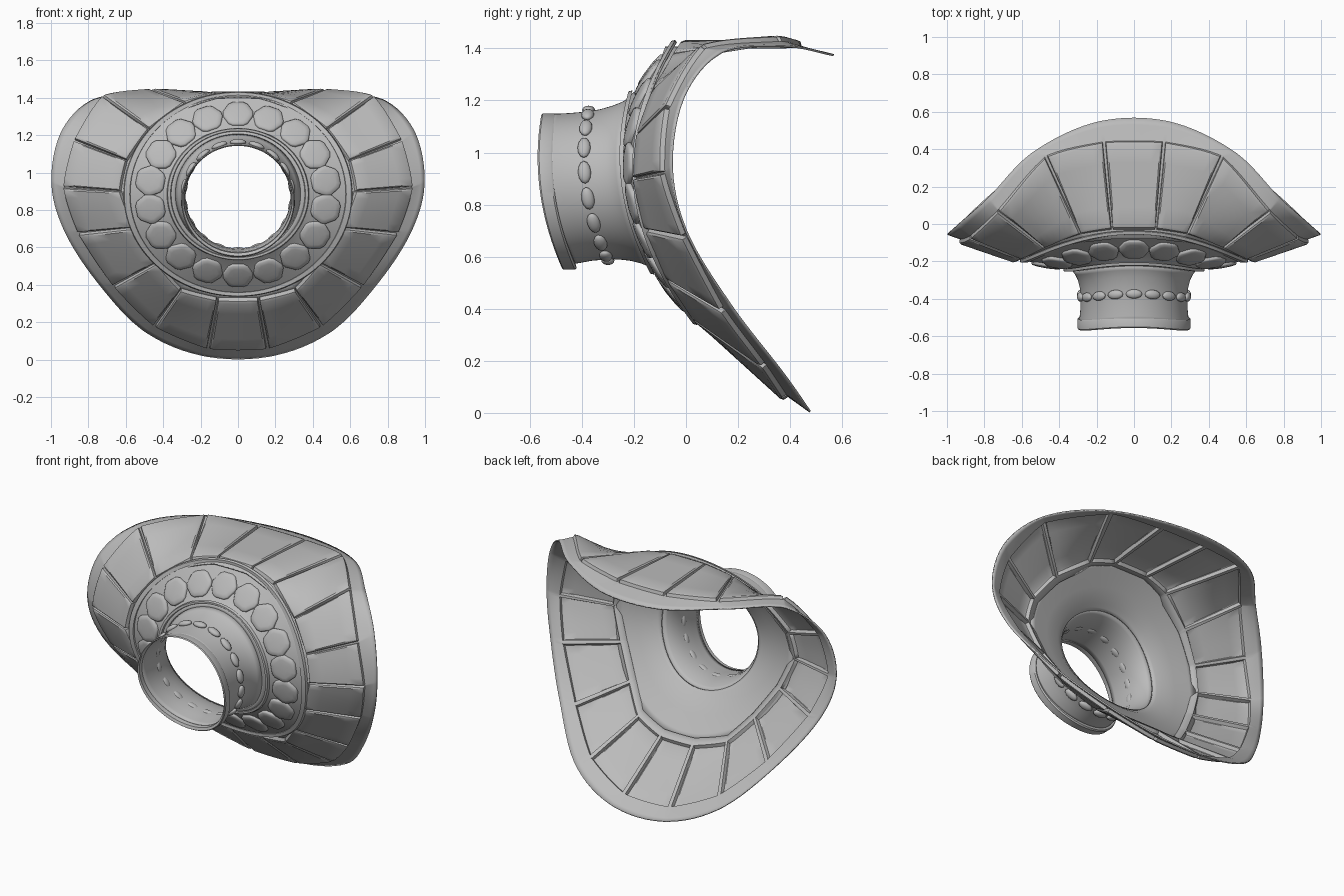
import bpy, bmesh, math
from mathutils import Vector, Matrix

if "Cube" in bpy.data.objects:
    bpy.data.objects.remove(bpy.data.objects["Cube"])

grey = bpy.data.materials.new("stone_grey")
grey.diffuse_color = (0.5, 0.5, 0.5, 1)
grey.use_nodes = True
grey.node_tree.nodes["Principled BSDF"].inputs["Base Color"].default_value = grey.diffuse_color


def finish(name, bm, thickness=0.0, angle=35):
    me = bpy.data.meshes.new(name)
    bm.to_mesh(me)
    bm.free()
    me.materials.append(grey)
    ob = bpy.data.objects.new(name, me)
    bpy.context.collection.objects.link(ob)
    if thickness:
        mod = ob.modifiers.new("shell", 'SOLIDIFY')
        mod.thickness, mod.offset = thickness, -1
    bpy.ops.object.select_all(action='DESELECT')
    ob.select_set(True)
    bpy.context.view_layer.objects.active = ob
    bpy.ops.object.shade_smooth_by_angle(angle=math.radians(angle))
    return ob


def loft(bm, rings):
    rows = [[bm.verts.new(p) for p in ring] for ring in rings]
    n = len(rows[0])
    for a, b in zip(rows, rows[1:]):
        for i in range(n):
            j = (i + 1) % n
            bm.faces.new((a[i], a[j], b[j], b[i]))


# Collar outlines at the nine seams of one side, top to bottom
inner = [(.12, -.025, 1.43), (.29, -.055, 1.385), (.48, -.135, 1.24), (.60, -.195, 1.07), (.635, -.21, .90),
         (.56, -.165, .70), (.44, -.08, .51), (.31, .018, .362), (.11, .078, .312)]
outer = [(.16, .44, 1.434), (.47, .36, 1.452), (.725, .06, 1.42), (.88, -.085, 1.18), (.94, -.105, .92),
         (.86, -.02, .67), (.67, .13, .385), (.45, .29, .17), (.16, .37, .05)]
rim = [(.19, .548, 1.382), (.54, .385, 1.412), (.78, .14, 1.39), (.945, -.01, 1.22), (.998, -.058, .95),
       (.93, .0, .69), (.75, .17, .41), (.5, .37, .15), (.18, .463, .018)]


def curve(half, flat=0.0):
    """Closed curve through a half outline and its mirror; u = 0 is the top, 9 the bottom."""
    pts = [Vector(p) for p in half]
    pts += [Vector((-p.x, p.y, p.z)) for p in reversed(pts)]

    def at(u):
        u -= 0.5
        i = math.floor(u)
        t = u - i
        p0, p1, p2, p3 = (pts[(i + k) % 18] for k in (-1, 0, 1, 2))
        bent = 0.5 * (2 * p1 + (p2 - p0) * t + (2 * p0 - 5 * p1 + 4 * p2 - p3) * t * t
                      + (3 * p1 - p0 - 3 * p2 + p3) * t ** 3)
        return bent.lerp(p1.lerp(p2, t), flat)
    return at


# Panels are nearly flat from seam to seam, the rim is fully rounded
c_in, c_out, c_rim = curve(inner, .7), curve(outer, .5), curve(rim)


def collar(u, v):
    if v <= 1:
        return c_in(u).lerp(c_out(u), v)
    return c_out(u).lerp(c_rim(u), v - 1)


def raised(u, v, h):
    e = 0.04
    du = collar(u + e, v) - collar(u - e, v)
    dv = c_out(u) - c_in(u)
    return collar(u, v) + du.cross(dv).normalized() * h


# Collar shell with eighteen raised panels
DEPTH = 0.025
u_steps = [(-.5, 0), (-.478, 0), (-.468, .75), (-.44, 1)] + [(-.44 + .88 * k / 6, 1) for k in range(1, 6)] \
    + [(.44, 1), (.468, .75), (.478, 0)]
v_steps = [(-.12, 0), (-.01, 0), (.01, .75), (.045, 1), (.25, 1), (.5, 1), (.75, 1), (.955, 1), (.988, .75),
           (1, 0), (1.35, .35), (1.7, .7), (2, 1)]
bm = bmesh.new()
rings = []
for v, hv in v_steps:
    ring = []
    for k in range(18):
        for du, hu in u_steps:
            lift = hv if v > 1 else min(hu, hv)
            ring.append(raised(k + du, v, (lift - 1) * DEPTH))
    rings.append(ring)
loft(bm, rings)
finish("panelled_collar", bm, 0.008)


# Neck and disc: tilted, bent ellipses (width, height, centre z, side y, bend, tilt)
def ellipse(p, u):
    rx, rz, cz, y, bend, tilt = p
    a = math.radians(u * 20)
    c = math.cos(a)
    return Vector((rx * math.sin(a), y + bend * c * c - tilt * c, cz + rz * c))


def ring_loft(name, profile, thickness, closed=False):
    bm = bmesh.new()
    if closed:
        profile = profile + profile[:1]
    loft(bm, [[ellipse(p, i * 18 / 108) for i in range(108)] for p in profile])
    bmesh.ops.remove_doubles(bm, verts=bm.verts, dist=1e-5)
    return finish(name, bm, thickness)


neck = [(.294, .289, .86, -.53, .048, .04), (.291, .287, .862, -.5, .048, .04), (.286, .284, .868, -.45, .048, .038),
        (.286, .284, .874, -.385, .048, .037), (.29, .289, .878, -.34, .05, .036), (.3, .298, .882, -.3, .053, .035),
        (.317, .31, .884, -.265, .056, .037), (.335, .322, .885, -.245, .06, .04)]
ring_loft("neck_tube", neck, 0.006)

disc = [(.335, .322, .885, -.245, .06, .04), (.36, .337, .885, -.238, .065, .04), (.385, .355, .885, -.226, .076, .04),
        (.475, .43, .882, -.214, .125, .043), (.57, .52, .885, -.197, .178, .045), (.61, .545, .885, -.192, .195, .045)]
ring_loft("gem_disc", disc, 0.01)

# Raised bands: front lip, disc inner band and disc outer band
lip = [(.288, .285, .86, -.51, .045, .04), (.298, .295, .852, -.505, .045, .04), (.303, .3, .85, -.512, .045, .04),
       (.303, .3, .85, -.555, .045, .04), (.298, .295, .85, -.561, .045, .04), (.29, .287, .858, -.555, .045, .04)]
ring_loft("front_lip", lip[::-1], 0, True)
for name, r0, r1, h0, h1, y, bend in (("inner_band", .357, .38, .335, .354, -.238, .07),
                                      ("outer_band", .575, .612, .522, .548, -.193, .19)):
    t = 0.042
    band = [(r0, h0, .885, y, bend, t), (r0 + .004, h0 + .004, .885, y - .011, bend, t),
            (r1 - .004, h1 - .004, .885, y - .011, bend, t), (r1, h1, .885, y + .005, bend, t)]
    ring_loft(name, band, 0, True)


def frame(p, u, out):
    """Matrix on a ring: x along it, z outward, y across."""
    x = (ellipse(p, u + .05) - ellipse(p, u - .05)).normalized()
    z = (out - out.dot(x) * x).normalized()
    y = z.cross(x)
    m = Matrix((x, y, z)).transposed().to_4x4()
    m.translation = ellipse(p, u)
    return m


# Low cushion gems round the disc, six rounded sides each
bm = bmesh.new()
for u in range(18):
    across = ellipse(disc[4], u) - ellipse(disc[2], u)
    along = ellipse(disc[3], u + .05) - ellipse(disc[3], u - .05)
    m = frame(disc[3], u, along.cross(across))
    layers = [(.082, -.004), (.082, .007), (.076, .013), (.055, .016), (.03, .018)]
    angles = [math.radians(60 * k + s) for k in range(6) for s in (-9, 9)]
    rows = [[bm.verts.new(m @ Vector((r * math.cos(a), r * math.sin(a), h))) for a in angles] for r, h in layers]
    for a, b in zip(rows, rows[1:]):
        for k in range(12):
            j = (k + 1) % 12
            bm.faces.new((a[k], a[j], b[j], b[k]))
    bm.faces.new(rows[-1])
finish("disc_gems", bm, angle=50)

# Oval beads round the neck
bm = bmesh.new()
for u in range(18):
    a = math.radians(u * 20)
    m = frame(neck[3], u, Vector((math.sin(a), 0, math.cos(a))))
    bmesh.ops.create_uvsphere(bm, u_segments=12, v_segments=8, radius=1,
                              matrix=m @ Matrix.Translation((0, 0, .005)) @ Matrix.Diagonal((.044, .025, .017, 1)))
finish("neck_beads", bm, angle=60)
